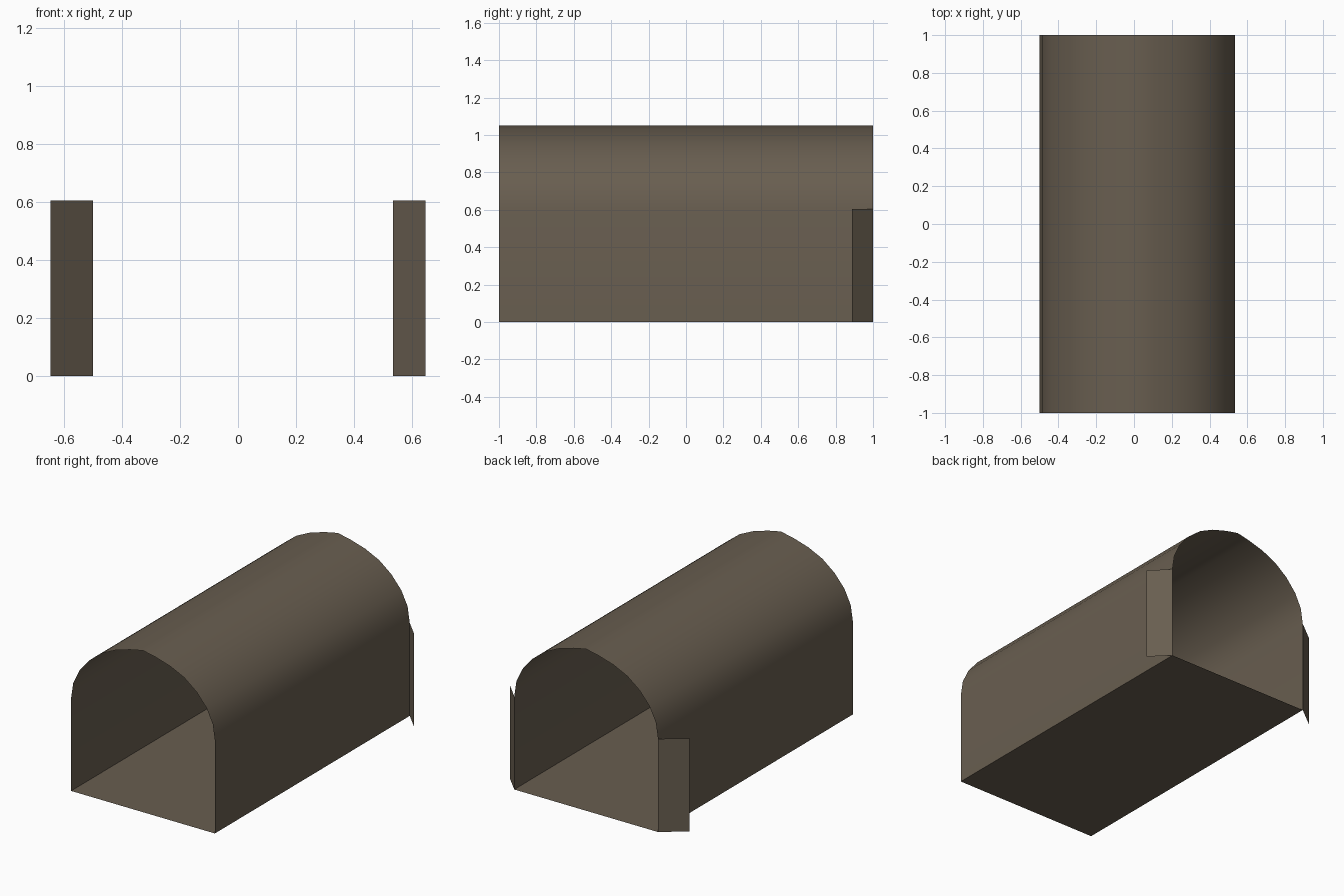
import bpy, bmesh

if "Cube" in bpy.data.objects:
    bpy.data.objects.remove(bpy.data.objects["Cube"])

# One flat stone colour
stone = bpy.data.materials.new("brown_stone")
stone.diffuse_color = (0.140, 0.112, 0.080, 1)
stone.use_nodes = True
stone.node_tree.nodes["Principled BSDF"].inputs["Base Color"].default_value = stone.diffuse_color

CX = 0.0175          # tunnel axis, slightly right of centre
HALF = 0.5165        # half the tunnel width
SPRING = 0.605       # height where the arch begins


def sweep(name, path, offset, closed=False):
    """Sheet made by moving an open or closed path along an offset."""
    bm = bmesh.new()
    a = [bm.verts.new(p) for p in path]
    b = [bm.verts.new([c + d for c, d in zip(p, offset)]) for p in path]
    n = len(path)
    for i in range(n if closed else n - 1):
        j = (i + 1) % n
        bm.faces.new((a[i], a[j], b[j], b[i]))
    mesh = bpy.data.meshes.new(name)
    bm.to_mesh(mesh)
    bm.free()
    mesh.materials.append(stone)
    ob = bpy.data.objects.new(name, mesh)
    bpy.context.collection.objects.link(ob)
    bpy.context.view_layer.objects.active = ob
    bpy.ops.object.select_all(action='DESELECT')
    ob.select_set(True)
    bpy.ops.object.shade_smooth_by_angle(angle=0.6)
    return ob


# Tunnel: right half of the section, mirrored, closed by the flat floor
half = [(HALF, 0), (HALF, SPRING), (0.501, 0.707), (0.456, 0.80),
        (0.385, 0.884), (0.297, 0.953), (0.197, 1.0), (0.092, 1.031)]
section = half + [(0, 1.05)] + [(-x, z) for x, z in reversed(half)]
sweep("tunnel_shell", [(CX + x, -1, z) for x, z in section], (0, 2, 0), closed=True)

# Wing walls flaring from the back mouth
for name, s in (("right_wing_wall", 1), ("left_wing_wall", -1)):
    path = [(CX + s * HALF, 1, 0), (s * 0.645, 0.887, 0)]
    if s > 0:
        path.reverse()
    sweep(name, path, (0, 0, SPRING))
